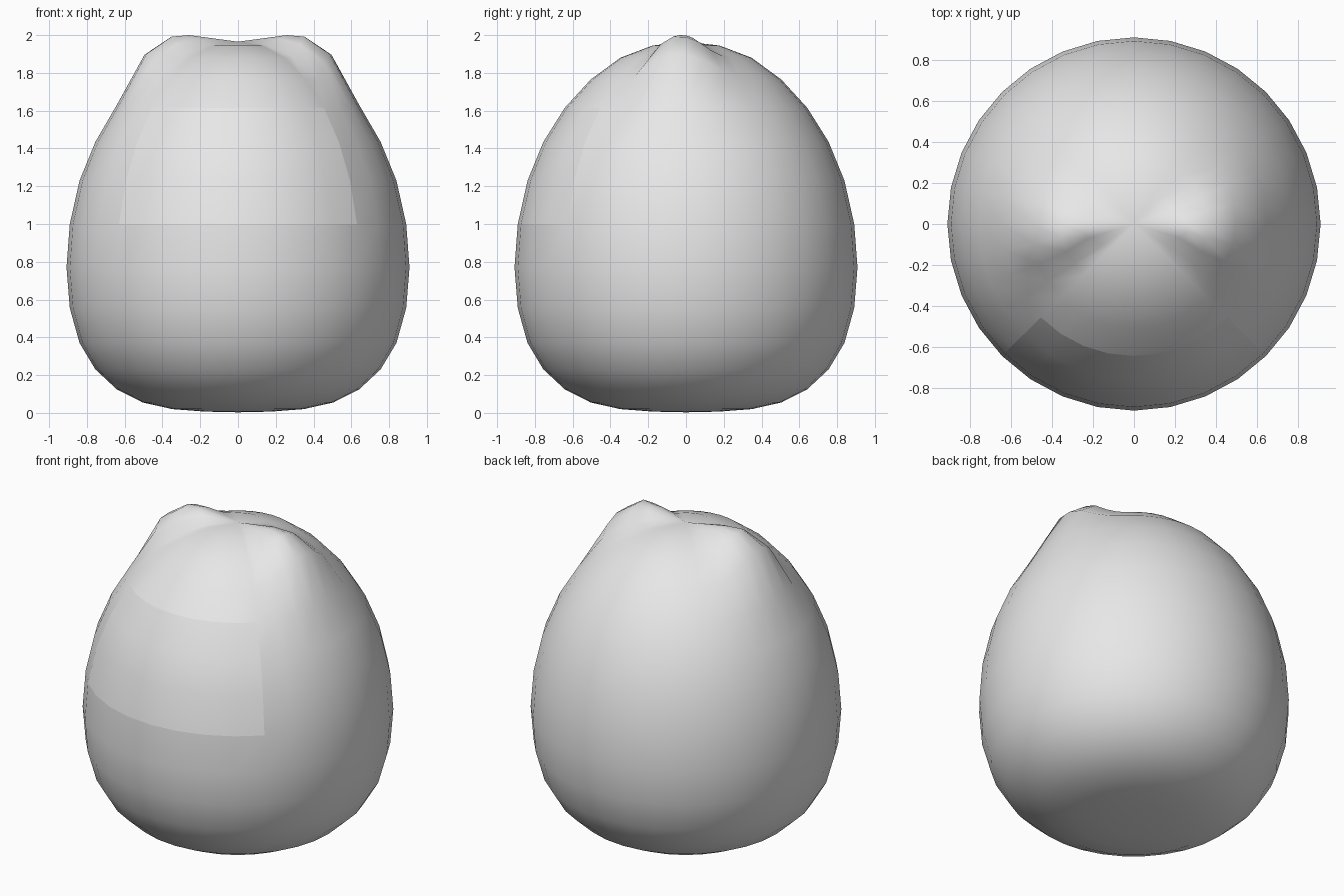
import bpy
import bmesh
import math

cube = bpy.data.objects.get("Cube")
if cube:
    bpy.data.objects.remove(cube, do_unlink=True)

grey = bpy.data.materials.new("soft_grey")
grey.use_nodes = True
grey.diffuse_color = (0.8, 0.8, 0.8, 1)
grey.node_tree.nodes["Principled BSDF"].inputs["Base Color"].default_value = (0.8, 0.8, 0.8, 1)

SEGMENTS = 32
RADIUS = 0.908
# Height of each ring from the bottom pole to the top pole
HEIGHTS = [0.003, 0.007, 0.02, 0.055, 0.125, 0.23, 0.37, 0.555, 0.77,
           1.0, 1.23, 1.435, 1.615, 1.765, 1.88, 1.945, 1.965]
TOP = len(HEIGHTS) - 1

# Ear pull per ring (outward, upward) and its falloff per column, front to back
EAR_PULL = {12: (0.0, 0.015), 13: (-0.01, 0.135), 14: (0.01, 0.112), 15: (0.085, 0.055)}
EAR_FALLOFF = {-3: 0.03, -2: 0.65, -1: 1.0, 0: 0.97, 1: 0.75, 2: 0.35, 3: 0.08}


def shell_point(ring, col):
    """Point on the egg-shaped shell, with the two ears pulled out of its top."""
    angle = 2 * math.pi * col / SEGMENTS
    r = RADIUS * math.sin(math.pi * ring / TOP)
    x, y, z = r * math.cos(angle), r * math.sin(angle), HEIGHTS[ring]
    side = 1 if x >= 0 else -1
    rel = col if side > 0 else SEGMENTS // 2 - col
    rel = (rel + SEGMENTS // 2) % SEGMENTS - SEGMENTS // 2
    if ring in EAR_PULL:
        out, up = EAR_PULL[ring]
        weight = EAR_FALLOFF.get(rel, 0)
        x += side * out * weight
        z += up * weight
    return x, y, z


def in_panel(ring, col):
    """Three rings high, a quarter turn wide, centred on the front."""
    return 9 <= ring < 12 and 20 <= col < 28


def build(name, keep):
    bm = bmesh.new()
    verts = {}

    def vert(ring, col):
        key = (ring, 0 if ring in (0, TOP) else col % SEGMENTS)
        if key not in verts:
            verts[key] = bm.verts.new(shell_point(*key))
        return verts[key]

    for ring in range(TOP):
        for col in range(SEGMENTS):
            if keep(ring, col):
                corners = [vert(ring, col), vert(ring, col + 1),
                           vert(ring + 1, col + 1), vert(ring + 1, col)]
                face = bm.faces.new(list(dict.fromkeys(corners)))
                face.smooth = True
    mesh = bpy.data.meshes.new(name)
    bm.to_mesh(mesh)
    bm.free()
    mesh.materials.append(grey)
    obj = bpy.data.objects.new(name, mesh)
    bpy.context.collection.objects.link(obj)
    return obj


# Rounded body with ears, and the separate face panel filling its front opening
build("body", lambda ring, col: not in_panel(ring, col))
build("face_panel", in_panel)
